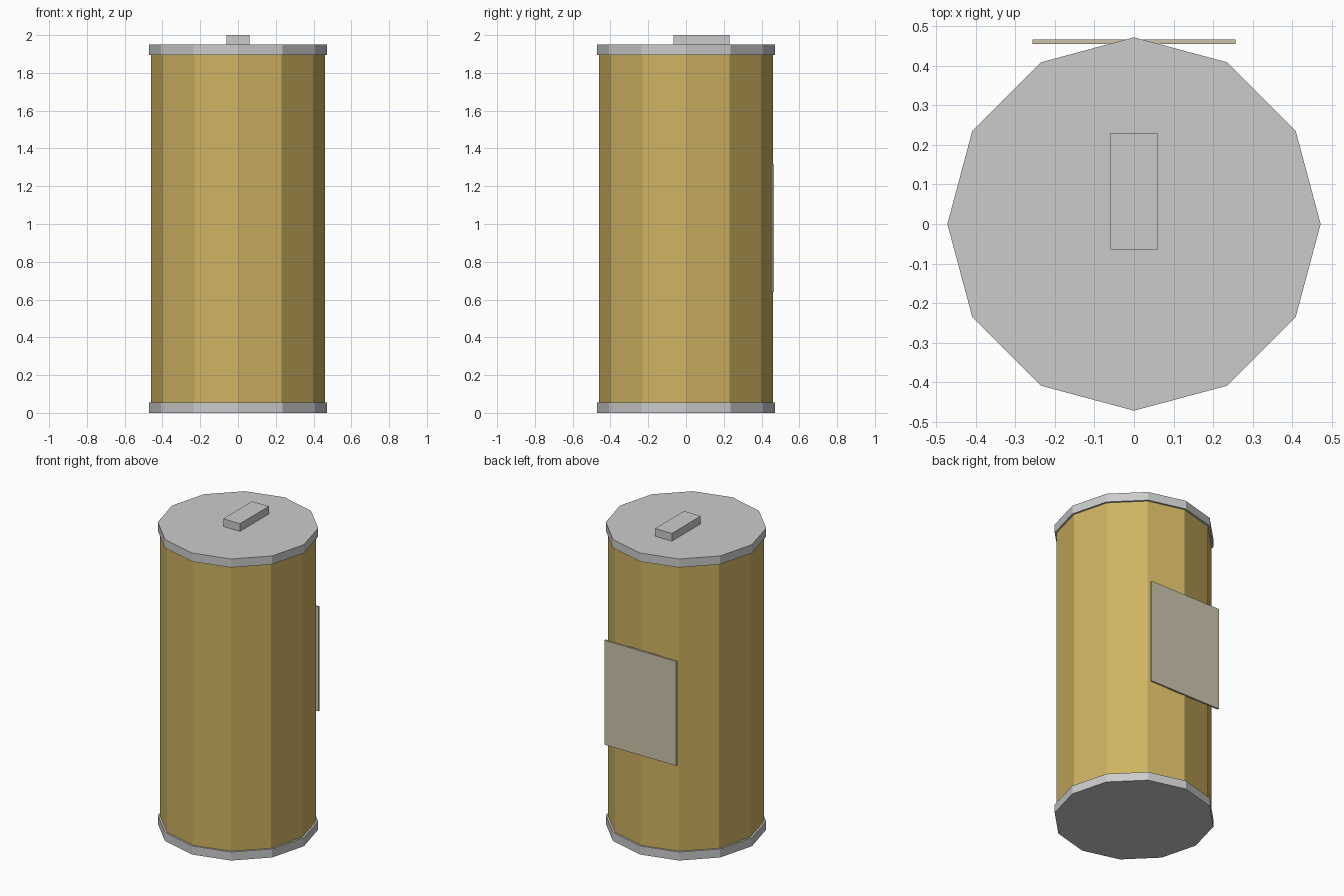
import bpy

if "Cube" in bpy.data.objects:
    bpy.data.objects.remove(bpy.data.objects["Cube"])

SIDES = 12


def paint(obj, name, color):
    mat = bpy.data.materials.get(name) or bpy.data.materials.new(name)
    mat.diffuse_color = (*color, 1)
    mat.use_nodes = True
    mat.node_tree.nodes["Principled BSDF"].inputs["Base Color"].default_value = mat.diffuse_color
    obj.data.materials.append(mat)


def drum(name, radius, z0, z1):
    bpy.ops.mesh.primitive_cylinder_add(vertices=SIDES, radius=radius, depth=z1 - z0,
                                        location=(0, 0, (z0 + z1) / 2))
    obj = bpy.context.object
    obj.name = name
    return obj


def box(name, lo, hi):
    bpy.ops.mesh.primitive_cube_add(size=1, location=[(a + b) / 2 for a, b in zip(lo, hi)])
    obj = bpy.context.object
    obj.name = name
    obj.scale = [b - a for a, b in zip(lo, hi)]
    bpy.ops.object.transform_apply(location=False, rotation=False, scale=True)
    return obj


# Twelve-sided can body
paint(drum("can_body", 0.46, 0.05, 1.90), "ochre", (0.62, 0.45, 0.12))

# Bottom and top lids, slightly wider than the body
drum("bottom_lid", 0.472, 0.0, 0.055)
drum("top_lid", 0.472, 1.895, 1.95)

# Pull tab, set off-centre toward the back
box("pull_tab", (-0.06, -0.065, 1.945), (0.06, 0.23, 2.0))

# Flat label plate on the back
paint(box("label_plate", (-0.257, 0.455, 0.64), (0.257, 0.467, 1.315)),
      "cream", (0.62, 0.56, 0.42))
